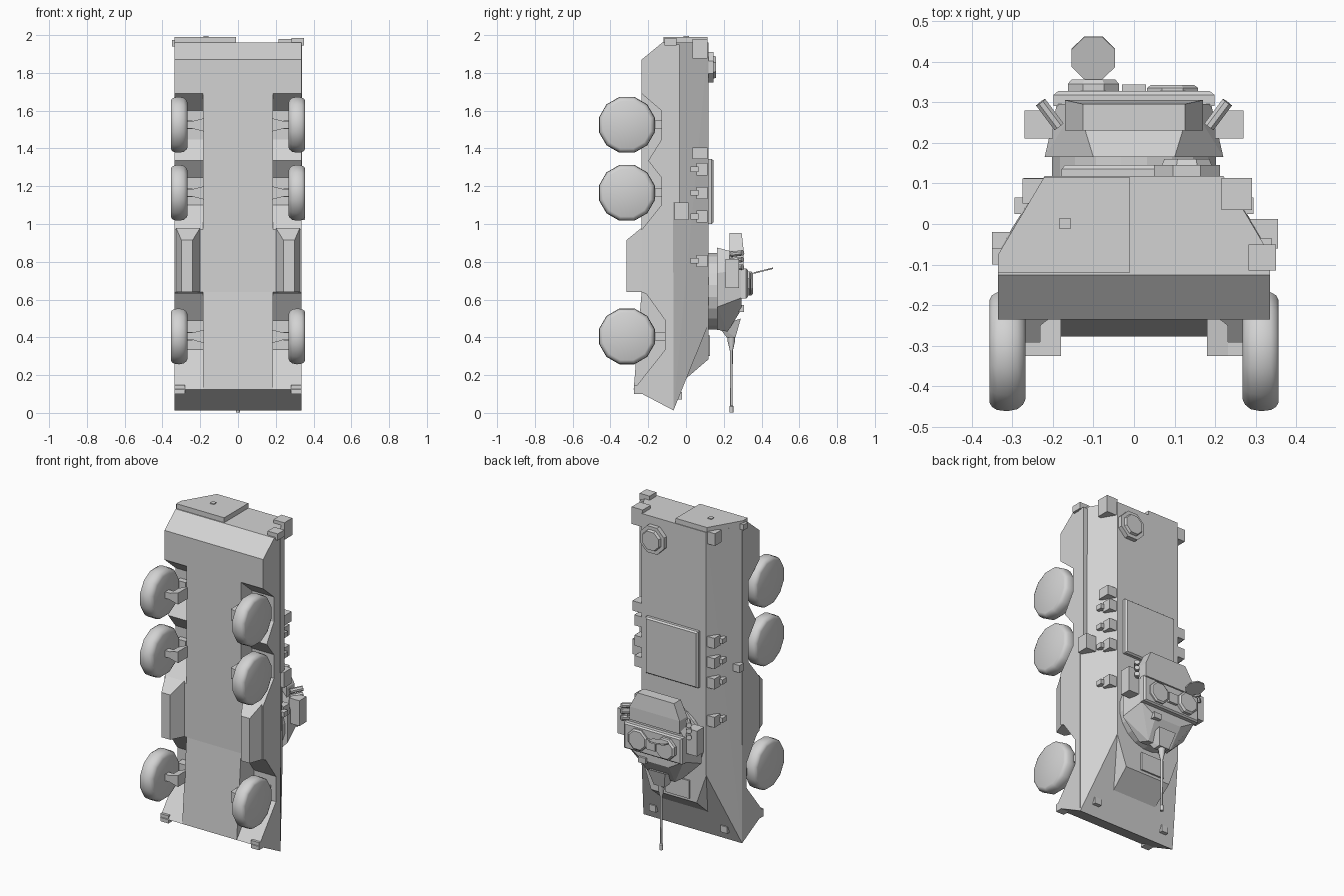
import bpy, bmesh, math
from mathutils import Vector

if "Cube" in bpy.data.objects:
    bpy.data.objects.remove(bpy.data.objects["Cube"])

grey = bpy.data.materials.new("plain grey")
grey.diffuse_color = (0.65, 0.65, 0.65, 1)
grey.use_nodes = True
grey.node_tree.nodes["Principled BSDF"].inputs["Base Color"].default_value = grey.diffuse_color


def finish(name, bm):
    bmesh.ops.recalc_face_normals(bm, faces=bm.faces)
    me = bpy.data.meshes.new(name)
    bm.to_mesh(me)
    bm.free()
    me.materials.append(grey)
    ob = bpy.data.objects.new(name, me)
    bpy.context.collection.objects.link(ob)
    return ob


def solid(name, pts, mirror=False):
    """Convex solid; mirror=True adds the points reflected in x."""
    bm = bmesh.new()
    if mirror:
        pts = list(pts) + [(-x, y, z) for x, y, z in pts]
    for p in pts:
        bm.verts.new(p)
    r = bmesh.ops.convex_hull(bm, input=bm.verts)
    junk = [g for g in set(r["geom_interior"] + r["geom_unused"]) if isinstance(g, bmesh.types.BMVert)]
    bmesh.ops.delete(bm, geom=junk, context='VERTS')
    bmesh.ops.dissolve_limit(bm, angle_limit=0.02, verts=bm.verts, edges=bm.edges)
    return finish(name, bm)


def box(name, x, y, z, both=False):
    for s in ((1, -1) if both else (1,)):
        solid(name, [(s * a, b, c) for a in x for b in y for c in z])


def prism(name, profile, x0, x1):
    """Extrude a (y, z) profile along x."""
    bm = bmesh.new()
    face = bm.faces.new([bm.verts.new((x0, y, z)) for y, z in profile])
    ext = bmesh.ops.extrude_face_region(bm, geom=[face])
    vs = [g for g in ext["geom"] if isinstance(g, bmesh.types.BMVert)]
    bmesh.ops.translate(bm, verts=vs, vec=(x1 - x0, 0, 0))
    return finish(name, bm)


def lathe(name, start, direction, rings, n, smooth=False):
    """Rings of (distance, radius) along a direction, capped at both ends."""
    d = Vector(direction).normalized()
    rot = d.to_track_quat('Z', 'Y')
    bm = bmesh.new()
    loops = []
    for h, r in rings:
        loops.append([bm.verts.new(Vector(start) + rot @ Vector(
            (r * math.cos((i + .5) * math.tau / n), r * math.sin((i + .5) * math.tau / n), h)))
            for i in range(n)])
    for a, b in zip(loops, loops[1:]):
        for i in range(n):
            bm.faces.new((a[i], a[(i + 1) % n], b[(i + 1) % n], b[i]))
    bm.faces.new(loops[0])
    bm.faces.new(loops[-1])
    ob = finish(name, bm)
    if smooth:
        bpy.context.view_layer.objects.active = ob
        ob.select_set(True)
        bpy.ops.object.shade_smooth_by_angle(angle=math.radians(40))
        ob.select_set(False)
    return ob


# Hull: sloped upper body, belly, and side sponsons with wheel arches
solid("upper_hull", [(.335, -.066, .013), (.335, -.076, 1.96), (.22, .118, .468), (.22, .118, 1.96)], True)
prism("belly", [(-.066, .013), (-.277, .124), (-.235, .64), (-.235, 1.87), (-.126, 1.96), (-.07, 1.96)], -.185, .185)
arches = [(-.066, .013), (-.277, .124), (-.11, .335), (-.11, .49), (-.21, .63), (-.235, .64), (-.235, .97),
          (-.13, 1.10), (-.13, 1.246), (-.2, 1.335), (-.13, 1.447), (-.13, 1.6), (-.235, 1.69),
          (-.235, 1.87), (-.126, 1.96), (-.07, 1.96)]
prism("sponson_left", arches, -.335, -.185)
prism("sponson_right", arches, .185, .335)
for s in (1, -1):
    solid("side_bin", [(s * x, y, z) for x, y, z in (
        (.2, -.235, .64), (.328, -.235, .64), (.2, -.235, .98), (.328, -.235, .98),
        (.24, -.315, .64), (.3, -.315, .64), (.24, -.315, .915), (.3, -.315, .915))])
solid("driver_hump", [(.15, -.002, .18), (.155, .118, .283), (.22, .118, .468), (.15, .05, .4)], True)
box("driver_hatch", (-.11, .05), (.115, .128), (.3, .41))

# Wheels and axles
for z in (.405, 1.165, 1.525):
    for s in (1, -1):
        lathe("wheel", (s * .267, -.313, z), (s, 0, 0),
              [(0, .122), (.006, .136), (.02, .148), (.045, .153), (.07, .15), (.083, .142), (.089, .13)], 12, True)
        solid("suspension_arm", [(s * x, y, z + dz) for x, y, dz in (
            (.18, -.325, .035), (.18, -.325, -.035), (.18, -.21, .035), (.18, -.21, -.035),
            (.232, -.325, .022), (.232, -.325, -.022), (.232, -.25, .022), (.232, -.25, -.022))])
    box("axle", (.18, .275), (-.325, -.29), (z - .02, z + .02), True)
    box("arch_bracket", (.24, .3), (-.165, -.1), (z - .022, z + .022), True)

# Rear door with its handle
bm = bmesh.new()
outline = [(-.335, -.12), (-.01, -.12), (-.01, .114), (-.222, .114), (-.335, -.076)]
rear = [bm.verts.new((x, y, 1.96)) for x, y in outline]
front = [bm.verts.new((x, y, 1.99)) for x, y in outline]
bm.faces.new(rear)
bm.faces.new(front)
for i in range(5):
    bm.faces.new((rear[i], rear[(i + 1) % 5], front[(i + 1) % 5], front[i]))
finish("rear_door", bm)
box("door_handle", (-.183, -.156), (-.012, .015), (1.985, 1.995))

# Lamps and fittings on the body
box("tail_lamp", (.282, .35), (-.115, -.05), (1.945, 1.985))
box("tail_lamp_small", (-.35, -.315), (-.1, -.06), (1.94, 1.975))
box("rear_corner_box", (.215, .29), (.035, .113), (1.875, 1.98))
box("rear_corner_box", (-.275, -.215), (.05, .112), (1.89, 1.965))
box("side_rail", (.3, .339), (-.07, -.034), (1.11, 1.95))
box("side_box", (.285, .355), (-.06, .012), (1.02, 1.115))
box("side_box_small", (-.35, -.3), (-.06, -.02), (1.08, 1.125))
box("periscope_box", (.21, .285), (.035, .113), (1.345, 1.405))
for z in (.805, 1.04, 1.165, 1.29):
    box("vision_block", (.21, .272), (.055, .113), (z - .032, z + .032), True)
    box("vision_stub", (.22, .294), (.025, .065), (z - .015, z + .015), True)
box("headlamp", (.22, .265), (-.05, -.02), (.07, .11), True)
box("tow_bracket", (.28, .335), (-.275, -.18), (.1, .147), True)

# Deck hatches
solid("cargo_hatch", [(.178, .115, 1.0), (.178, .115, 1.345), (.178, .135, 1.0), (.178, .135, 1.345),
                      (.17, .145, 1.008), (.17, .145, 1.337)], True)
lathe("rear_hatch", (.13, .115, 1.83), (0, 1, 0), [(0, .088), (.03, .088), (.03, .066), (.045, .06)], 8)

# Turret
lathe("turret_ring", (0, .115, .645), (0, 1, 0), [(0, .205), (.055, .205)], 20)
solid("turret_body", [(.1, .165, .44), (.22, .165, .56), (.22, .165, .74), (.1, .165, .875),
                      (.08, .22, .43), (.09, .295, .55), (.19, .295, .61), (.19, .295, .76), (.14, .295, .84)], True)
solid("turret_roof", [(.198, .29, .605), (.198, .29, .765), (.198, .318, .605), (.198, .318, .765),
                      (.187, .327, .613), (.187, .327, .757)], True)
solid("stowage_bustle", [(.17, .23, .78), (.17, .305, .78), (.17, .23, .86), (.17, .305, .86),
                         (.125, .23, .952), (.125, .295, .952)], True)
box("turret_side_box", (.2, .27), (.21, .28), (.66, .815), True)
for s in (1, -1):
    for z in (.785, .825, .86):
        lathe("smoke_tube", (s * .185, .24, z - .02), (s * .6, .8, .1), [(0, .015), (.075, .015)], 8)
lathe("commander_cupola", (-.1, .32, .685), (0, 1, 0), [(0, .068), (.025, .068), (.036, .058)], 8)
lathe("gunner_cupola", (.095, .32, .685), (0, 1, 0), [(0, .068), (.015, .068), (.022, .058)], 8)
box("roof_sight", (-.03, .03), (.32, .343), (.65, .71))
box("front_sight", (.06, .11), (.27, .308), (.535, .57))
lathe("open_hatch", (-.1, .41, .749), (0, -.25, 1), [(0, .058), (.008, .058)], 8)

# Gun
solid("mantlet", [(.06, .17, .46), (.06, .29, .5), (.035, .215, .4), (.035, .262, .4)], True)
lathe("gun_barrel", (0, .24, .46), (0, 0, -1),
      [(0, .022), (.08, .02), (.13, .008), (.42, .006), (.425, .011), (.458, .011)], 10, True)
